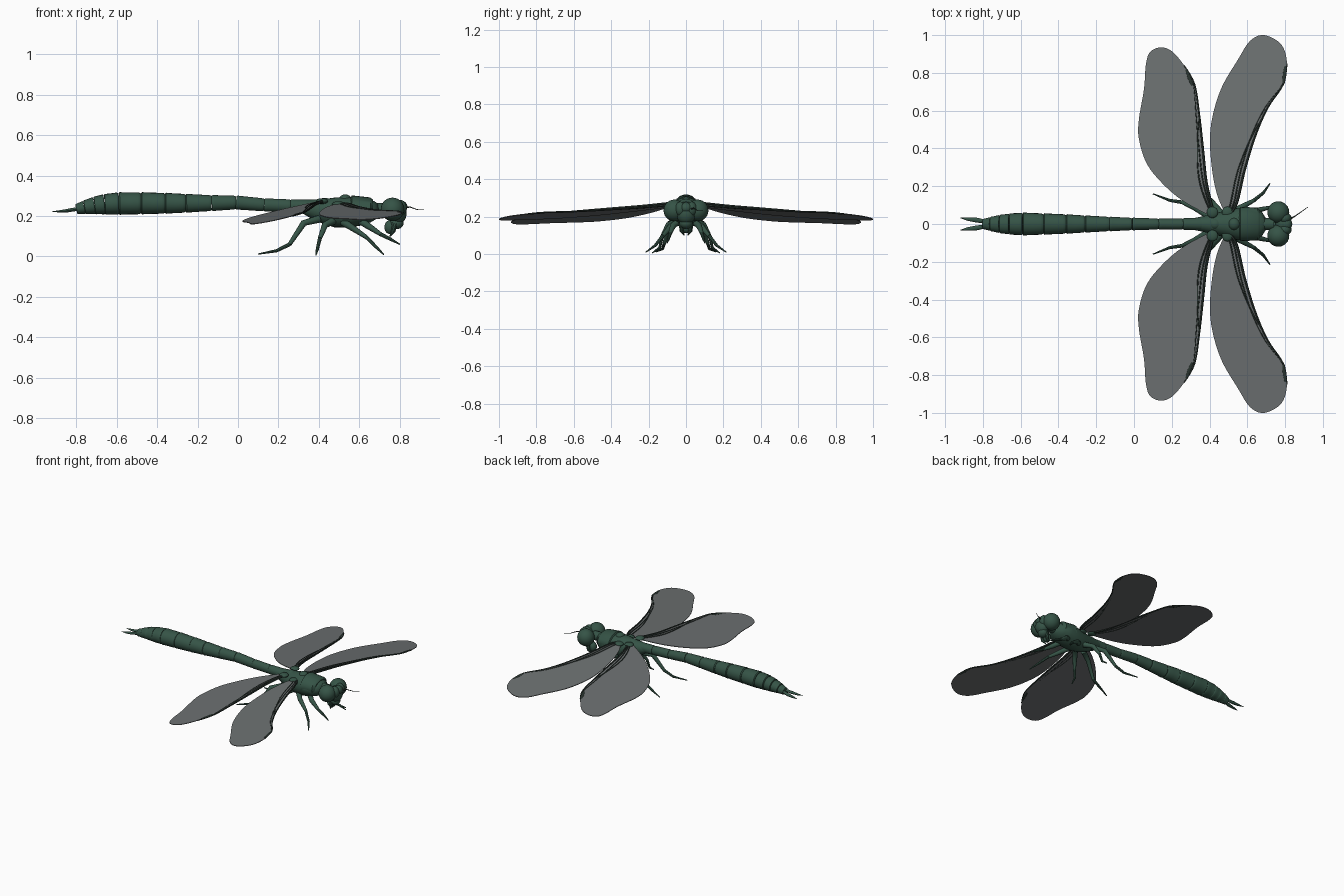
import bpy, bmesh, math
from mathutils import Vector

if "Cube" in bpy.data.objects:
    bpy.data.objects.remove(bpy.data.objects["Cube"])


def material(name, rgb):
    m = bpy.data.materials.new(name)
    m.diffuse_color = (*rgb, 1)
    m.use_nodes = True
    m.node_tree.nodes["Principled BSDF"].inputs["Base Color"].default_value = m.diffuse_color
    return m


GREEN = material("dark green body", (0.036, 0.088, 0.062))
SMOKE = material("smoky wing membrane", (0.150, 0.162, 0.165))
VEIN = material("blackish green vein", (0.022, 0.034, 0.028))


def finish(name, bm, mat, angle=40):
    bmesh.ops.recalc_face_normals(bm, faces=bm.faces)
    me = bpy.data.meshes.new(name)
    bm.to_mesh(me)
    bm.free()
    me.materials.append(mat)
    ob = bpy.data.objects.new(name, me)
    bpy.context.collection.objects.link(ob)
    bpy.ops.object.select_all(action='DESELECT')
    ob.select_set(True)
    bpy.context.view_layer.objects.active = ob
    bpy.ops.object.shade_smooth_by_angle(angle=math.radians(angle))
    return ob


def sweep(name, rings, mat, n=16):
    """Closed skin through rings given as (centre, side radius, up radius)."""
    bm = bmesh.new()
    pts = [Vector(r[0]) for r in rings]
    loops = []
    for i, (c, rs, ru) in enumerate(rings):
        t = (pts[min(i + 1, len(pts) - 1)] - pts[max(i - 1, 0)]).normalized()
        side = Vector((0, 0, 1)).cross(t)
        side = side.normalized() if side.length > 0.05 else Vector((0, 1, 0))
        up = t.cross(side)
        loops.append([bm.verts.new(pts[i] + side * rs * math.cos(2 * math.pi * k / n)
                                   + up * ru * math.sin(2 * math.pi * k / n)) for k in range(n)])
    for a, b in zip(loops, loops[1:]):
        for k in range(n):
            bm.faces.new((a[k], a[(k + 1) % n], b[(k + 1) % n], b[k]))
    bm.faces.new(loops[0])
    bm.faces.new(loops[-1])
    return finish(name, bm, mat)


def tube(name, pts, radii, mat, n=8):
    return sweep(name, [(p, r, r) for p, r in zip(pts, radii)], mat, n)


def ellipsoid(name, c, r, mat):
    bm = bmesh.new()
    bmesh.ops.create_uvsphere(bm, u_segments=24, v_segments=14, radius=1)
    for v in bm.verts:
        v.co = Vector((c[0] + v.co.x * r[0], c[1] + v.co.y * r[1], c[2] + v.co.z * r[2]))
    return finish(name, bm, mat)


def spline(pts, steps=5):
    """Open smooth curve through 2D points."""
    out = []
    p = [Vector(q) for q in pts]
    p = [p[0]] + p + [p[-1]]
    for i in range(1, len(p) - 2):
        a, b, c, d = p[i - 1:i + 3]
        for k in range(steps):
            t = k / steps
            out.append(0.5 * (2 * b + (c - a) * t + (2 * a - 5 * b + 4 * c - d) * t * t
                              + (3 * b - a - 3 * c + d) * t ** 3))
    return out + [p[-1]]


# abdomen: x, centre z, half width, half height
ABDOMEN = [(0.40, .246, .036, .034), (0.26, .250, .030, .032), (0.13, .255, .029, .032),
           (-0.01, .267, .033, .034), (-0.13, .264, .038, .039), (-0.26, .263, .045, .046),
           (-0.36, .263, .051, .051), (-0.48, .263, .056, .054), (-0.59, .262, .060, .055),
           (-0.66, .258, .055, .050), (-0.71, .252, .048, .043), (-0.76, .243, .037, .033),
           (-0.80, .234, .026, .024)]
for i, (a, b) in enumerate(zip(ABDOMEN, ABDOMEN[1:])):
    rings = []
    for t, s in ((0, .90), (.06, .97), (.14, 1), (.5, 1), (.88, 1.01), (.95, 1.03), (1, .93)):
        x, z, w, h = (a[j] + (b[j] - a[j]) * t for j in range(4))
        rings.append(((x, 0, z), w * s, h * s))
    sweep(f"abdomen_segment_{i + 1}", rings, GREEN, 20)

# thorax
THORAX = [(.31, .246, .030, .026), (.36, .238, .040, .045), (.42, .225, .054, .060),
          (.48, .218, .070, .074), (.54, .218, .084, .076), (.60, .222, .090, .070),
          (.65, .226, .084, .058), (.68, .230, .060, .044), (.695, .232, .035, .030)]
sweep("thorax", [((x, 0, z), w, h) for x, z, w, h in THORAX], GREEN, 24)
ellipsoid("thorax_back_hump", (.53, 0, .275), (.034, .034, .032), GREEN)
ellipsoid("thorax_rear_hump", (.43, 0, .268), (.032, .028, .022), GREEN)
sweep("thorax_front_collar", [((.555, 0, .232), .074, .058), ((.565, 0, .232), .090, .070),
                              ((.655, 0, .234), .086, .058), ((.668, 0, .234), .070, .046)], GREEN, 24)
tube("neck", [(.67, 0, .232), (.74, 0, .232)], [.032, .032], GREEN, 14)

# head
ellipsoid("face", (.790, 0, .215), (.044, .052, .055), GREEN)
ellipsoid("forehead", (.806, 0, .246), (.032, .036, .030), GREEN)
ellipsoid("upper_lip", (.785, 0, .165), (.034, .036, .030), GREEN)
ellipsoid("lower_lip", (.750, 0, .145), (.026, .026, .034), GREEN)
tube("antenna", [(.825, .025, .240), (.85, .040, .245), (.885, .064, .232), (.92, .09, .230)],
     [.005, .003, .002, .0015], VEIN, 6)

# legs: joint positions on the +y side
LEGS = {
    "hind_leg": [(.40, .040, .185), (.325, .085, .165), (.255, .115, .060), (.19, .125, .028), (.10, .160, .012)],
    "middle_leg": [(.47, .045, .175), (.43, .095, .155), (.405, .130, .090), (.392, .140, .035), (.385, .180, .006)],
    "front_leg": [(.52, .045, .170), (.56, .085, .145), (.635, .125, .095), (.685, .165, .045), (.72, .215, .010)],
    "grasping_leg": [(.60, .035, .180), (.645, .070, .150), (.705, .085, .110), (.755, .092, .085), (.80, .100, .060)],
}
# wings: outline from root along the leading edge, round the tip and back; plane z = a + b*x + c*|y|
WINGS = {
    "front_wing": dict(
        lead=[(.505, .05), (.545, .115), (.587, .29), (.645, .475), (.71, .62), (.79, .74), (.81, .85)],
        trail=[(.78, .95), (.69, 1.0), (.615, .97), (.55, .87), (.465, .725), (.418, .58),
               (.402, .45), (.413, .29), (.44, .155), (.485, .05)],
        plane=(.211, .109, -.0995), mark=(.797, .79), mark_turn=-.12),
    "hind_wing": dict(
        lead=[(.425, .05), (.385, .21), (.365, .395), (.345, .58), (.32, .74), (.265, .84)],
        trail=[(.20, .915), (.14, .935), (.085, .91), (.063, .845), (.053, .715), (.026, .555),
               (.026, .45), (.07, .315), (.165, .2), (.27, .115), (.39, .05)],
        plane=(.200, .187, -.060), mark=(.293, .775), mark_turn=.35),
}

for label, s in (("left", 1), ("right", -1)):
    # compound eyes and jaws
    ellipsoid(f"{label}_eye", (.764, s * .062, .233), (.058, .058, .058), GREEN)
    ellipsoid(f"{label}_eye_front", (.800, s * .030, .240), (.034, .030, .040), GREEN)
    tube(f"{label}_jaw", [(.775, s * .026, .165), (.768, s * .024, .125), (.752, s * .010, .100)],
         [.014, .011, .003], GREEN)
    # tail claspers
    sweep(f"{label}_tail_clasper", [((-.79, s * .013, .236), .011, .010), ((-.84, s * .022, .227), .013, .009),
                                    ((-.88, s * .026, .223), .009, .006), ((-.92, s * .032, .222), .001, .001)],
          GREEN, 10)
    # legs
    for name, pts in LEGS.items():
        p = [(x, s * y, z) for x, y, z in pts]
        tube(f"{label}_{name}_thigh", p[:3], [.019, .016, .010], GREEN, 10)
        tube(f"{label}_{name}_shin", p[2:], [.010, .008, .003], GREEN, 8)
    # wings
    for name, w in WINGS.items():
        a, b, c = w["plane"]

        def place(q, lift=0.0):
            return Vector((q[0], s * q[1], a + b * q[0] + c * q[1] + lift))

        outline = spline(w["lead"] + w["trail"])
        bm = bmesh.new()
        f = bm.faces.new([bm.verts.new(place(q, -.002)) for q in outline])
        top = bmesh.ops.extrude_face_region(bm, geom=[f])["geom"]
        for v in top:
            if isinstance(v, bmesh.types.BMVert):
                v.co.z += .004
        finish(f"{label}_{name}_membrane", bm, SMOKE, 30)

        # leading edge vein and two ribs behind it
        edge = spline(w["lead"])
        n = len(edge)
        tube(f"{label}_{name}_edge_vein", [place(q) for q in edge],
             [.008 - .005 * i / n for i in range(n)], VEIN, 6)
        for k, (gap, end) in enumerate(((.020, .92), (.036, .62))):
            rib = [Vector((q.x - gap * math.sin(math.pi * min(1, .08 + i / (n * end))), q.y))
                   for i, q in enumerate(edge) if i < n * end]
            tube(f"{label}_{name}_rib_{k + 1}", [place(q, .001) for q in rib],
                 [.005 - .003 * i / n for i in range(len(rib))], VEIN, 6)

        # dark mark near the tip
        m, t = Vector(w["mark"]), w["mark_turn"]
        along = Vector((-math.sin(t), math.cos(t))) * .045
        sweep(f"{label}_{name}_tip_mark", [(place(m - along), .007, .004), (place(m), .010, .005),
                                           (place(m + along), .007, .004)], VEIN, 8)
        # shoulder joint
        r = w["lead"][0]
        ellipsoid(f"{label}_{name}_joint", place((r[0] - .01, .062)), (.030, .030, .014), GREEN)
